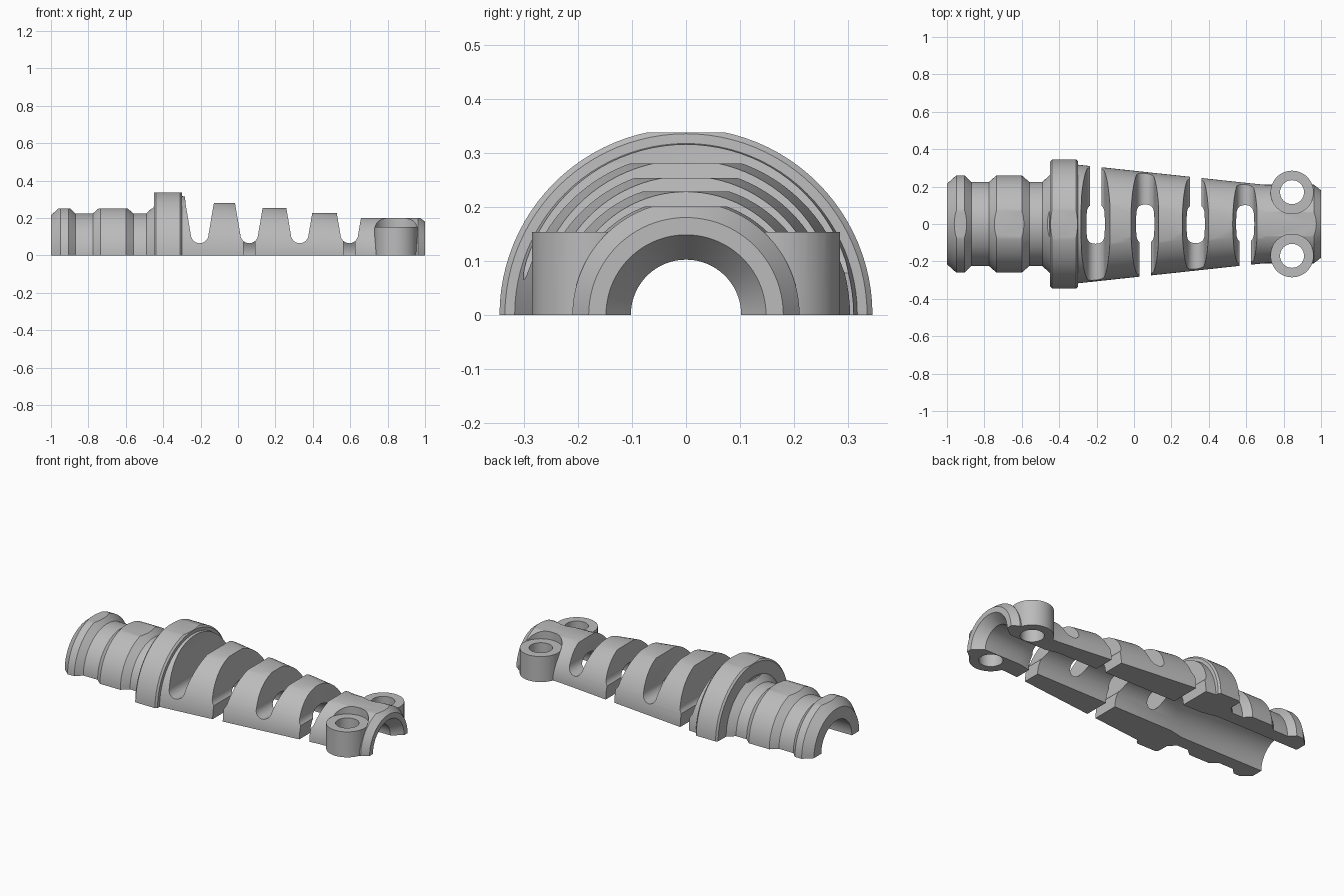
import bpy, bmesh, math
from mathutils import Matrix

if "Cube" in bpy.data.objects:
    bpy.data.objects.remove(bpy.data.objects["Cube"])

grey = bpy.data.materials.new("plain grey")
grey.diffuse_color = (0.5, 0.5, 0.5, 1)
grey.use_nodes = True
grey.node_tree.nodes["Principled BSDF"].inputs["Base Color"].default_value = grey.diffuse_color


def make(name, bm):
    bmesh.ops.recalc_face_normals(bm, faces=bm.faces)
    me = bpy.data.meshes.new(name)
    bm.to_mesh(me)
    bm.free()
    ob = bpy.data.objects.new(name, me)
    bpy.context.collection.objects.link(ob)
    me.materials.append(grey)
    return ob


def revolve(name, prof, n=96):
    """Solid of rings along x from (x, radius) points."""
    bm = bmesh.new()
    rings = [[bm.verts.new((x, r * math.cos(2 * math.pi * i / n), r * math.sin(2 * math.pi * i / n)))
              for i in range(n)] for x, r in prof]
    for a, b in zip(rings, rings[1:]):
        for i in range(n):
            j = (i + 1) % n
            bm.faces.new((a[i], a[j], b[j], b[i]))
    bm.faces.new(rings[0])
    bm.faces.new(rings[-1])
    return make(name, bm)


def box(x0, x1, y0, y1, z0, z1):
    bm = bmesh.new()
    bmesh.ops.create_cube(bm, size=1)
    for v in bm.verts:
        v.co = ((x0, x1)[v.co.x > 0], (y0, y1)[v.co.y > 0], (z0, z1)[v.co.z > 0])
    return make("box_cutter", bm)


def cylinder(x, y, r, z0, z1):
    bm = bmesh.new()
    bmesh.ops.create_cone(bm, cap_ends=True, segments=64, radius1=r, radius2=r, depth=z1 - z0,
                          matrix=Matrix.Translation((x, y, (z0 + z1) / 2)))
    return make("cylinder", bm)


def slot(x):
    """U-shaped groove, widening upward, running along y."""
    pts = [(-0.083, 0.4), (-0.076, 0.28)]
    pts += [(0.048 * math.cos(a), 0.115 + 0.05 * math.sin(a))
            for a in [math.pi * (1 + i / 16) for i in range(17)]]
    pts += [(0.076, 0.28), (0.083, 0.4)]
    bm = bmesh.new()
    f = bm.faces.new([bm.verts.new((x + u, -0.5, z)) for u, z in pts])
    ext = bmesh.ops.extrude_face_region(bm, geom=[f])
    bmesh.ops.translate(bm, vec=(0, 1, 0), verts=[e for e in ext["geom"] if isinstance(e, bmesh.types.BMVert)])
    return make("slot_cutter", bm)


def combine(target, tool, op="DIFFERENCE"):
    m = target.modifiers.new("b", "BOOLEAN")
    m.operation, m.object, m.solver = op, tool, "EXACT"
    bpy.context.view_layer.objects.active = target
    bpy.ops.object.modifier_apply(modifier="b")
    bpy.data.objects.remove(tool)


# Ribbed plug, collar and tapered sleeve
body = revolve("cable_sleeve_half", [
    (-1, 0.215), (-0.95, 0.26), (-0.905, 0.26), (-0.87, 0.225), (-0.775, 0.225), (-0.735, 0.26),
    (-0.6, 0.26), (-0.56, 0.225), (-0.49, 0.225), (-0.45, 0.262), (-0.448, 0.335), (-0.438, 0.345),
    (-0.31, 0.345), (-0.3, 0.335), (-0.299, 0.317), (0.6, 0.22), (0.7, 0.21), (0.962, 0.21), (1, 0.18)])
combine(body, box(-2, 2, -1, 1, -1, 0))

# Flats along the top
for x0, x1, z in [(-1.1, -0.452, 0.25), (-0.47, -0.2, 0.337), (-0.19, 0.06, 0.28),
                  (0.06, 0.33, 0.253), (0.33, 0.6, 0.228), (0.6, 1.1, 0.2)]:
    combine(body, box(x0, x1, -0.5, 0.5, z, 0.6))

# Screw bosses with clearance pockets above
for s in (-1, 1):
    combine(body, cylinder(0.845, s * 0.17, 0.115, 0, 0.153), "UNION")
    combine(body, cylinder(0.845, s * 0.17, 0.1151, 0.153, 0.5))

# Cable bore
combine(body, revolve("bore", [
    (-1.1, 0.145), (-0.45, 0.145), (-0.36, 0.125), (0.62, 0.12), (0.7, 0.102), (0.94, 0.102),
    (1, 0.148), (1.1, 0.225)]))

# Flexing slots, open on alternate sides
for i, x in enumerate((-0.205, 0.06, 0.33, 0.595)):
    combine(body, slot(x))
    y0, y1 = ((0.03, 0.5), (-0.5, -0.03))[i % 2]
    combine(body, box(x - 0.031, x + 0.031, y0, y1, -0.1, 0.15))

# Screw holes
for s in (-1, 1):
    combine(body, cylinder(0.845, s * 0.17, 0.064, -0.1, 0.5))

bpy.ops.object.select_all(action="DESELECT")
body.select_set(True)
bpy.context.view_layer.objects.active = body
bpy.ops.object.shade_smooth_by_angle(angle=math.radians(25))
